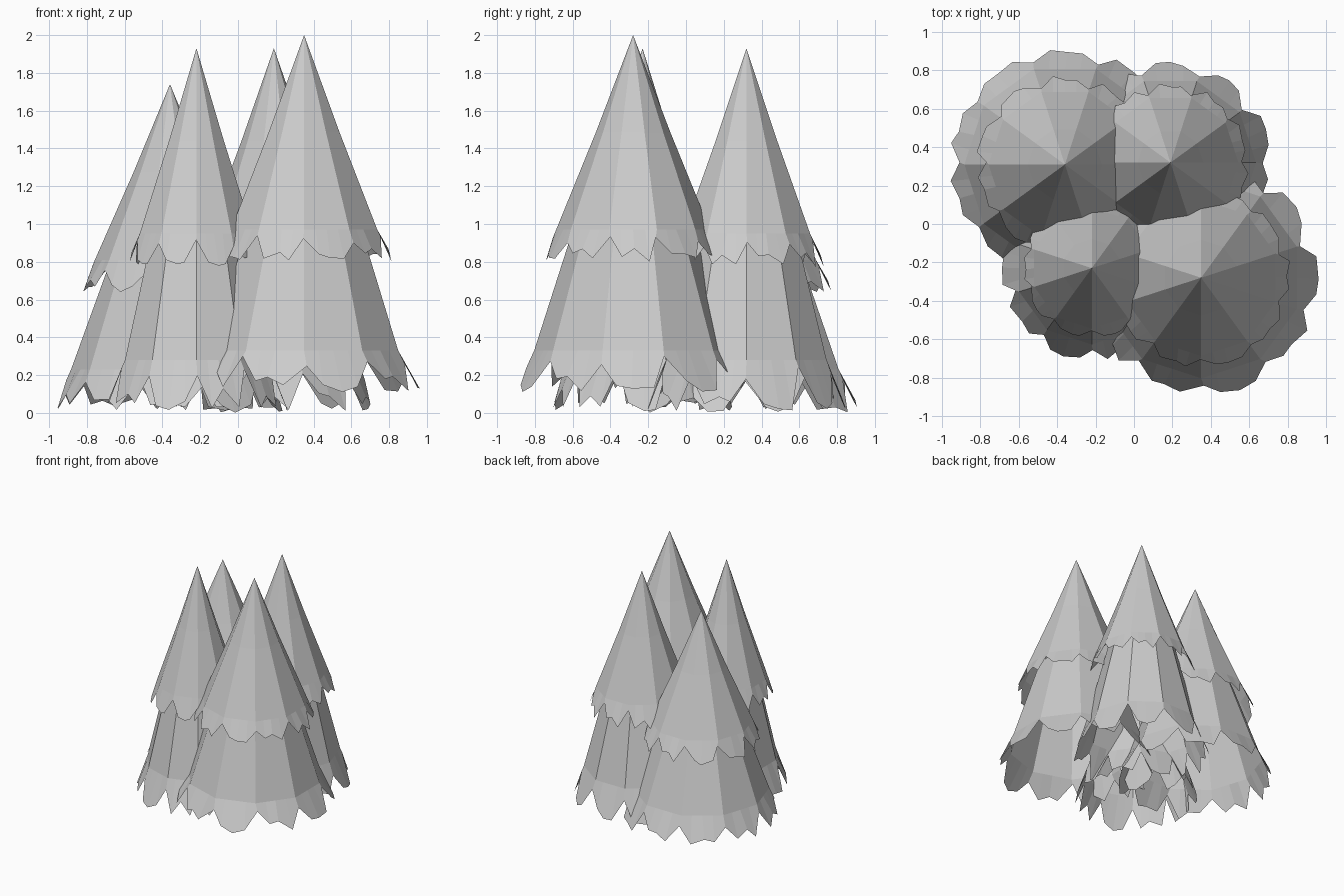
import bpy, bmesh, math, random

if "Cube" in bpy.data.objects:
    bpy.data.objects.remove(bpy.data.objects["Cube"])

random.seed(4)
SIDES, SUB = 10, 4          # facets per tier, hem points per facet


def polar(cx, cy, r, a, z):
    return (cx + r * math.cos(a), cy + r * math.sin(a), z)


def tier(name, cx, cy, turn, rings, hem):
    """Faceted open skirt. rings: (radius, z) from the top down,
    hem: (notch radius, notch z, tip radius, tip z)."""
    bm = bmesh.new()
    step = 2 * math.pi / SIDES
    ang = [turn + i * step for i in range(SIDES)]
    n = SIDES * SUB

    # body rings, top may be a point
    loops = []
    for r, z in rings:
        if r == 0:
            loops.append([bm.verts.new((cx, cy, z))] * SIDES)
        else:
            loops.append([bm.verts.new(polar(cx, cy, r, a, z)) for a in ang])
    for up, lo in zip(loops[:-2], loops[1:-1]):
        for i in range(SIDES):
            j = (i + 1) % SIDES
            f = [up[i], lo[i], lo[j]]
            if up[i] is not up[j]:
                f.append(up[j])
            bm.faces.new(f)

    # last body ring carries extra points along each straight edge
    last = []
    for i in range(SIDES):
        a, b = loops[-1][i].co, loops[-1][(i + 1) % SIDES].co
        last.append(loops[-1][i])
        last += [bm.verts.new(a.lerp(b, k / SUB)) for k in range(1, SUB)]
    up = loops[-2]
    for i in range(SIDES):
        j = (i + 1) % SIDES
        edge = [last[(i * SUB + k) % n] for k in range(SUB + 1)]
        f = [up[i]] + edge
        if up[i] is not up[j]:
            f.append(up[j])
        bm.faces.new(f)

    # ragged hem: high notches at the facet corners, uneven tips between
    rn, zn, rt, zt = hem
    rag = []
    for i in range(SIDES):
        depth = [random.uniform(0.0, 0.3), random.uniform(0.6, 0.95),
                 random.uniform(0.45, 1.0), random.uniform(0.75, 1.0)]
        for k, d in enumerate(depth):
            a = ang[i] + (k + random.uniform(-0.2, 0.2)) * step / SUB
            rag.append(bm.verts.new(polar(cx, cy, rn + (rt - rn) * d, a,
                                          zn + (zt - zn) * d)))
    for k in range(n):
        m = (k + 1) % n
        bm.faces.new([last[k], rag[k], rag[m], last[m]])

    me = bpy.data.meshes.new(name)
    bm.to_mesh(me)
    bm.free()
    bpy.context.collection.objects.link(bpy.data.objects.new(name, me))


# x, y, apex z, turn, upper hem, lower hem
trees = [
    ("front_right", 0.35, -0.28, 2.00, 18, (0.42, 0.94, 0.475, 0.79), (0.54, 0.30, 0.62, 0.11)),
    ("front_left", -0.22, -0.23, 1.93, 18, (0.325, 0.92, 0.365, 0.77), (0.41, 0.25, 0.485, 0.01)),
    ("back_right", 0.19, 0.32, 1.93, 0, (0.365, 0.92, 0.415, 0.77), (0.46, 0.25, 0.53, 0.01)),
    ("back_left", -0.36, 0.31, 1.74, 0, (0.41, 0.78, 0.465, 0.64), (0.54, 0.20, 0.61, 0.0)),
]

for name, x, y, top, turn, uh, lh in trees:
    t = math.radians(turn)
    # upper cone, slightly hollow in profile
    zb = uh[1] + 0.03
    tier(name + "_tree_top", x, y, t,
         [(0, top), (uh[0] * 0.47, zb + (top - zb) * 0.5), (uh[0] * 0.97, zb)], uh)
    # lower skirt, starting inside the upper cone
    tier(name + "_tree_skirt", x, y, t,
         [(uh[0] * 0.72, uh[1] + 0.08), (lh[0] * 0.97, lh[1] + 0.03)], lh)
